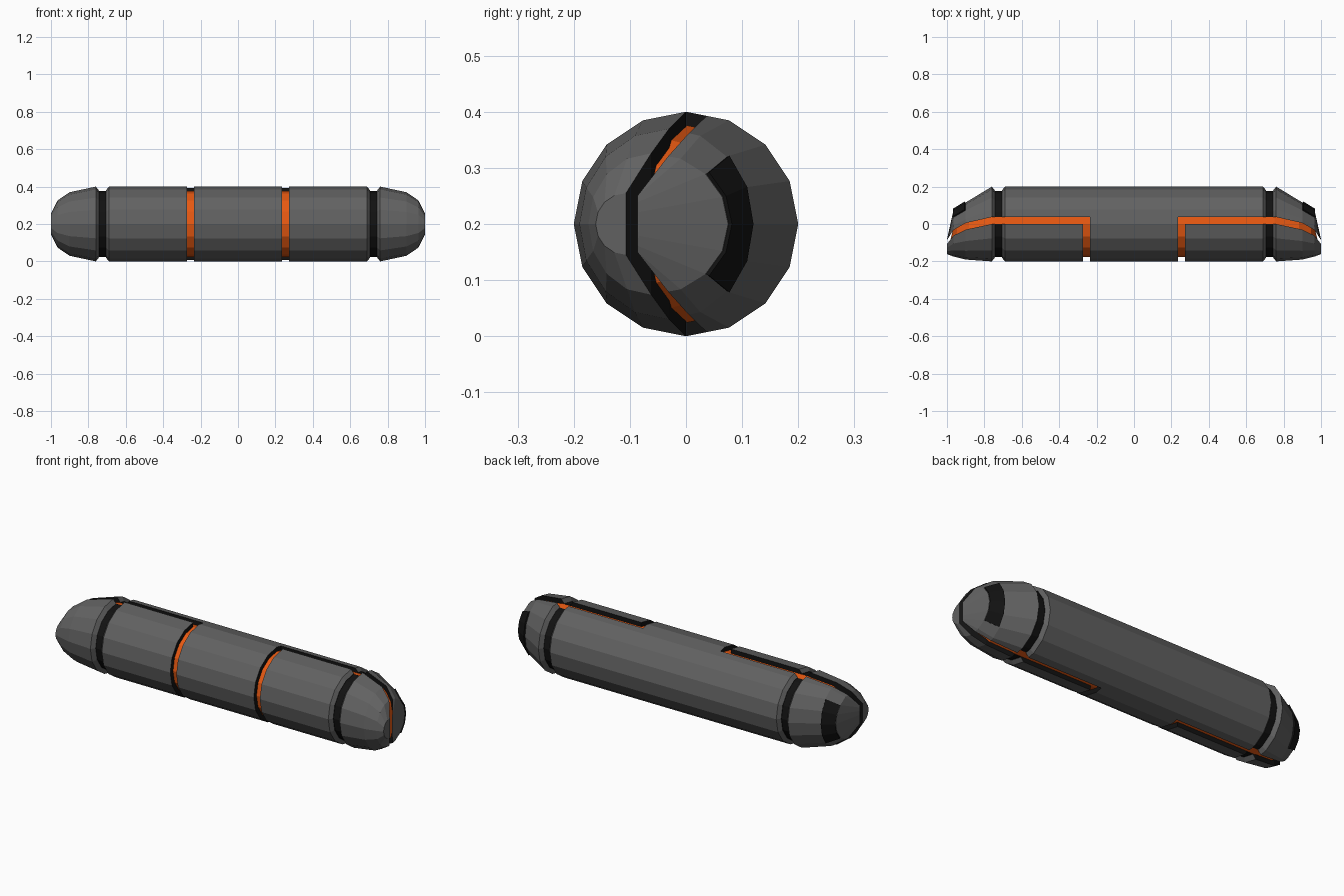
import bpy, bmesh, math

if "Cube" in bpy.data.objects:
    bpy.data.objects.remove(bpy.data.objects["Cube"])

R = 0.2          # body radius, also the height of the axis
W = 0.037        # groove width
STEP = math.pi / 8


def material(name, rgb):
    m = bpy.data.materials.new(name)
    m.diffuse_color = (*rgb, 1)
    m.use_nodes = True
    m.node_tree.nodes["Principled BSDF"].inputs["Base Color"].default_value = m.diffuse_color
    return m


GREY = material("dark grey shell", (0.12, 0.12, 0.12))
BLACK = material("black trim", (0.006, 0.006, 0.006))
ORANGE = material("orange glow", (0.8, 0.1, 0.006))


def front_half(x, yc, f, b, rz, w):
    return [(x, yc - f * math.sin(i * STEP), R + rz * math.cos(i * STEP)) for i in range(9)]


def back_half(x, yc, f, b, rz, w):
    # half ring cut off at the far edge of the groove
    pts = []
    for i in range(9):
        y, z = b * math.sin(i * STEP), rz * math.cos(i * STEP)
        if i in (0, 8):
            k = min(1, w / (b * math.sin(STEP)))
            z *= 1 - (1 - math.cos(STEP)) * k
        pts.append((x, yc + max(y, w), R + z))
    return pts


def full_ring(x, yc, f, b, rz, w):
    front = front_half(x, yc, f, b, rz, w)
    back = [(x, yc + b * math.sin(i * STEP), R + rz * math.cos(i * STEP)) for i in range(7, 0, -1)]
    return front + back


def finish(name, bm, mats, mirror):
    bmesh.ops.recalc_face_normals(bm, faces=bm.faces[:])
    me = bpy.data.meshes.new(name)
    bm.to_mesh(me)
    bm.free()
    for m in mats:
        me.materials.append(m)
    ob = bpy.data.objects.new(name, me)
    bpy.context.collection.objects.link(ob)
    if mirror:
        ob.modifiers.new("mirror", "MIRROR").use_mirror_merge = False
    return ob


def loft(name, section, rings, mats, cut_mat=0, start_mat=0, end_mat=0, mirror=True):
    bm = bmesh.new()
    loops = [[bm.verts.new(p) for p in section(*r)] for r in rings]
    n = len(loops[0])
    for a, b in zip(loops, loops[1:]):
        for i in range(n):
            j = (i + 1) % n
            face = bm.faces.new((a[i], a[j], b[j], b[i]))
            if i == n - 1:
                face.material_index = cut_mat
    bm.faces.new(loops[0]).material_index = start_mat
    bm.faces.new(loops[-1]).material_index = end_mat
    return finish(name, bm, mats, mirror)


def round_ring(x, r):
    return (x, 0, r, r, r, W)


# x, centre y, front radius, back radius, height radius, groove width
cap = [round_ring(0.743, 0.178), round_ring(0.76, R),
       (0.9, -0.03, 0.16, 0.145, 0.17, 0.035),
       (0.965, -0.062, 0.112, 0.137, 0.126, 0.03),
       (1.0, -0.107, 0.054, 0.024, 0.055, 0.021)]
shell = [GREY, BLACK]

# main body: full middle, split front and back shells on each side
loft("middle_body", full_ring, [round_ring(-0.236, R), round_ring(0.236, R)], shell,
     start_mat=1, end_mat=1, mirror=False)
loft("back_body_shell", back_half,
     [round_ring(0.236, R), round_ring(0.69, R), round_ring(0.706, 0.18)], shell,
     cut_mat=1, end_mat=1)
loft("front_body_shell", front_half,
     [round_ring(0.273, R), round_ring(0.69, R), round_ring(0.706, 0.18)], shell,
     cut_mat=1, start_mat=1, end_mat=1)

# leaning end caps, split by the groove
loft("front_end_cap", front_half, cap, shell, cut_mat=1, start_mat=1)
loft("back_end_cap", back_half, cap, shell, cut_mat=1, start_mat=1)

# black collars between body and caps
collar = [round_ring(0.7, 0.1775), round_ring(0.75, 0.1775)]
loft("front_collar", front_half, collar, [BLACK])
loft("back_collar", back_half, collar, [BLACK])

# orange core seen at the bottom of the grooves
core = [round_ring(0.2, 0.176), round_ring(0.75, 0.176)]
core += [(x - 0.018, yc, f - 0.022, max(b - 0.022, w), rz - 0.02, w)
         for x, yc, f, b, rz, w in cap[2:]]
loft("orange_core", full_ring, core, [ORANGE])

# thin curved black panels on the back of the caps
bm = bmesh.new()
rows = []
for t in (0.0, 0.96):
    x, yc, b, rz = [cap[2][k] + (cap[3][k] - cap[2][k]) * t for k in (0, 1, 3, 4)]
    rows.append([bm.verts.new((x + 0.003, yc + b * math.cos(i * STEP) + 0.002,
                               R + rz * math.sin(i * STEP))) for i in range(-2, 3)])
for i in range(4):
    bm.faces.new((rows[0][i], rows[0][i + 1], rows[1][i + 1], rows[1][i]))
panel = finish("cap_panel", bm, [BLACK], True)
solid = panel.modifiers.new("thickness", "SOLIDIFY")
solid.thickness = 0.008
solid.offset = 0
